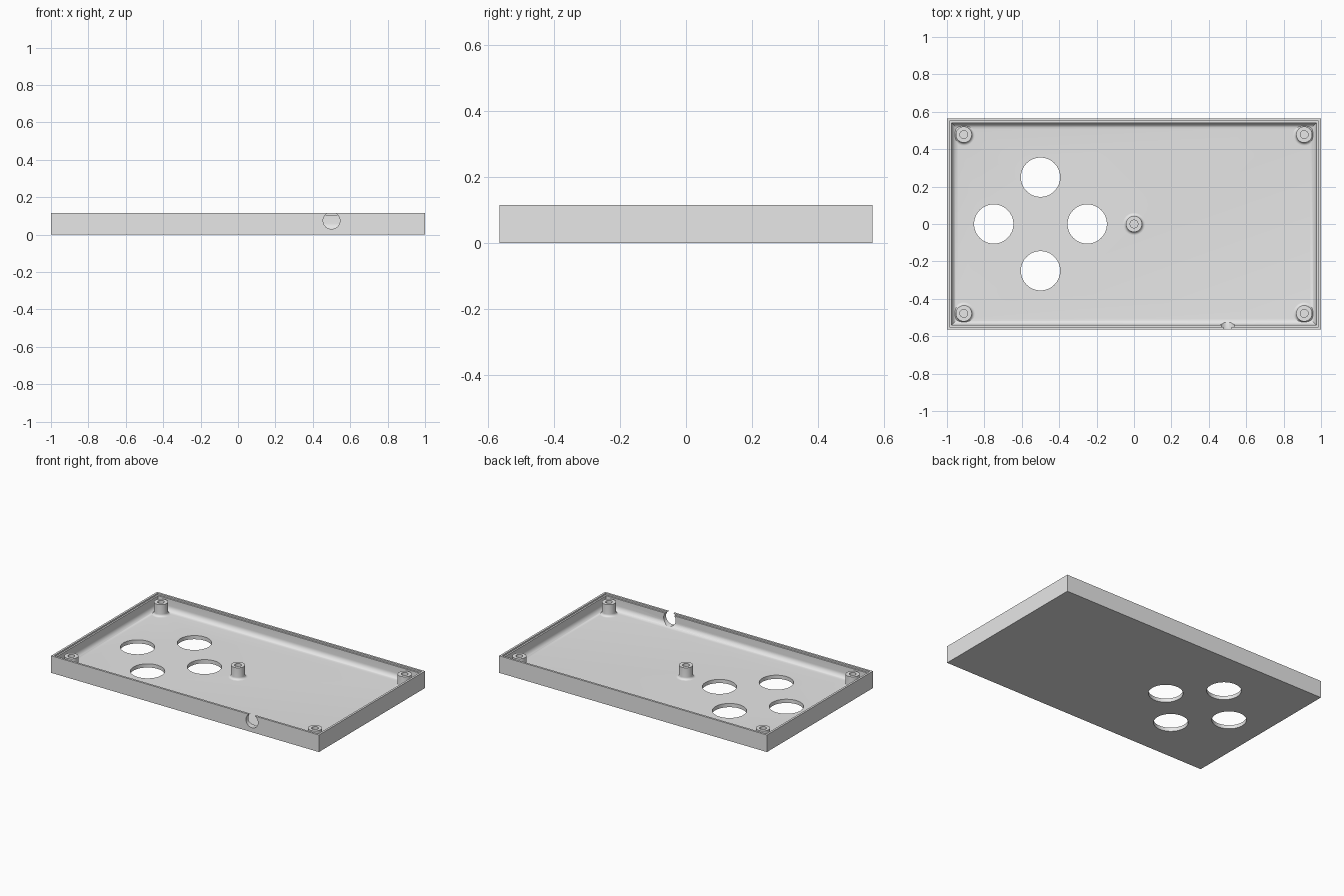
import bpy, bmesh, math
from mathutils import Matrix

if "Cube" in bpy.data.objects:
    bpy.data.objects.remove(bpy.data.objects["Cube"], do_unlink=True)

HX, HY, TOP = 1.0, 0.565, 0.115
FLOOR, WALL, SEAT = 0.025, 0.025, 0.105

grey = bpy.data.materials.new("plain grey")
grey.use_nodes = True
grey.diffuse_color = (0.8, 0.8, 0.8, 1)
grey.node_tree.nodes["Principled BSDF"].inputs["Base Color"].default_value = (0.8, 0.8, 0.8, 1)


def make_object(name, bm):
    bmesh.ops.recalc_face_normals(bm, faces=bm.faces[:])
    mesh = bpy.data.meshes.new(name)
    bm.to_mesh(mesh)
    bm.free()
    mesh.materials.append(grey)
    obj = bpy.data.objects.new(name, mesh)
    bpy.context.collection.objects.link(obj)
    return obj


def shade(obj):
    """Curved faces smooth, axis-aligned flat faces flat."""
    mesh = obj.data
    for p in mesh.polygons:
        p.use_smooth = max(abs(c) for c in p.normal) < 0.9999 or len(p.vertices) == 4
    for p in mesh.polygons:
        if abs(p.normal.z) > 0.9999:
            p.use_smooth = False
    mesh.set_sharp_from_angle(angle=math.radians(30))


def skin(bm, rings, closed_ends=True):
    """Bridge successive vertex rings and cap the first and last."""
    for a, b in zip(rings, rings[1:]):
        n = len(a)
        for i in range(n):
            j = (i + 1) % n
            bm.faces.new((a[i], a[j], b[j], b[i]))
    if closed_ends:
        bm.faces.new(rings[0][::-1])
        bm.faces.new(rings[-1])


def fillet(x, z, r, steps, direction):
    """Concave arc in (offset, height), joining a wall to the floor."""
    arc = [(x + direction * r * (1 - math.cos(t)), z + r * (1 - math.sin(t)))
           for t in (i * math.pi / 2 / steps for i in range(steps + 1))]
    return arc


# Tray shell: rectangular rings following the wall section, stepped rim included
section = [(0, 0), (0, TOP), (0.014, TOP), (0.014, SEAT), (WALL, SEAT)]
section += fillet(WALL, FLOOR, 0.035, 8, 1)
bm = bmesh.new()
rings = []
for inset, z in section:
    x, y = HX - inset, HY - inset
    rings.append([bm.verts.new(p) for p in ((-x, -y, z), (x, -y, z), (x, y, z), (-x, y, z))])
skin(bm, rings)
tray = make_object("tray", bm)


# Round openings: four in the floor, one cable notch in the front wall
def cutter(name, radius, depth, matrix):
    bm = bmesh.new()
    bmesh.ops.create_cone(bm, cap_ends=True, segments=64, radius1=radius,
                          radius2=radius, depth=depth, matrix=matrix)
    obj = make_object(name, bm)
    obj.hide_render = True
    return obj


cutters = [cutter("floor_hole_cutter", 0.105, 0.2, Matrix.Translation((x, y, 0)))
           for x, y in ((-0.75, 0), (-0.25, 0), (-0.5, 0.25), (-0.5, -0.25))]
cutters.append(cutter("notch_cutter", 0.045, 0.1,
                      Matrix.Translation((0.5, -HY, 0.075)) @ Matrix.Rotation(math.pi / 2, 4, 'X')))

bpy.context.view_layer.objects.active = tray
for c in cutters:
    mod = tray.modifiers.new("cut", 'BOOLEAN')
    mod.operation = 'DIFFERENCE'
    mod.solver = 'EXACT'
    mod.object = c
    bpy.ops.object.modifier_apply(modifier=mod.name)
for c in cutters:
    bpy.data.objects.remove(c, do_unlink=True)
shade(tray)


# Screw posts: turned profile with flared foot and blind hole
def screw_post(name, x, y):
    radius, bore, foot = 0.043, 0.021, 0.016
    profile = [(radius + foot, FLOOR - 0.01)]
    profile += fillet(radius, FLOOR, foot, 6, 1)[::-1]
    profile += [(radius, SEAT), (bore, SEAT), (bore, FLOOR + 0.005)]
    bm = bmesh.new()
    count = 40
    rings = []
    for r, z in profile:
        rings.append([bm.verts.new((x + r * math.cos(a), y + r * math.sin(a), z))
                      for a in (i * math.tau / count for i in range(count))])
    skin(bm, rings)
    shade(make_object(name, bm))


screw_post("centre_post", 0, 0)
for sx, side in ((1, "left"), (-1, "right")):
    for sy, end in ((1, "back"), (-1, "front")):
        screw_post(f"{end}_{side}_post", sx * 0.91, sy * 0.478)
